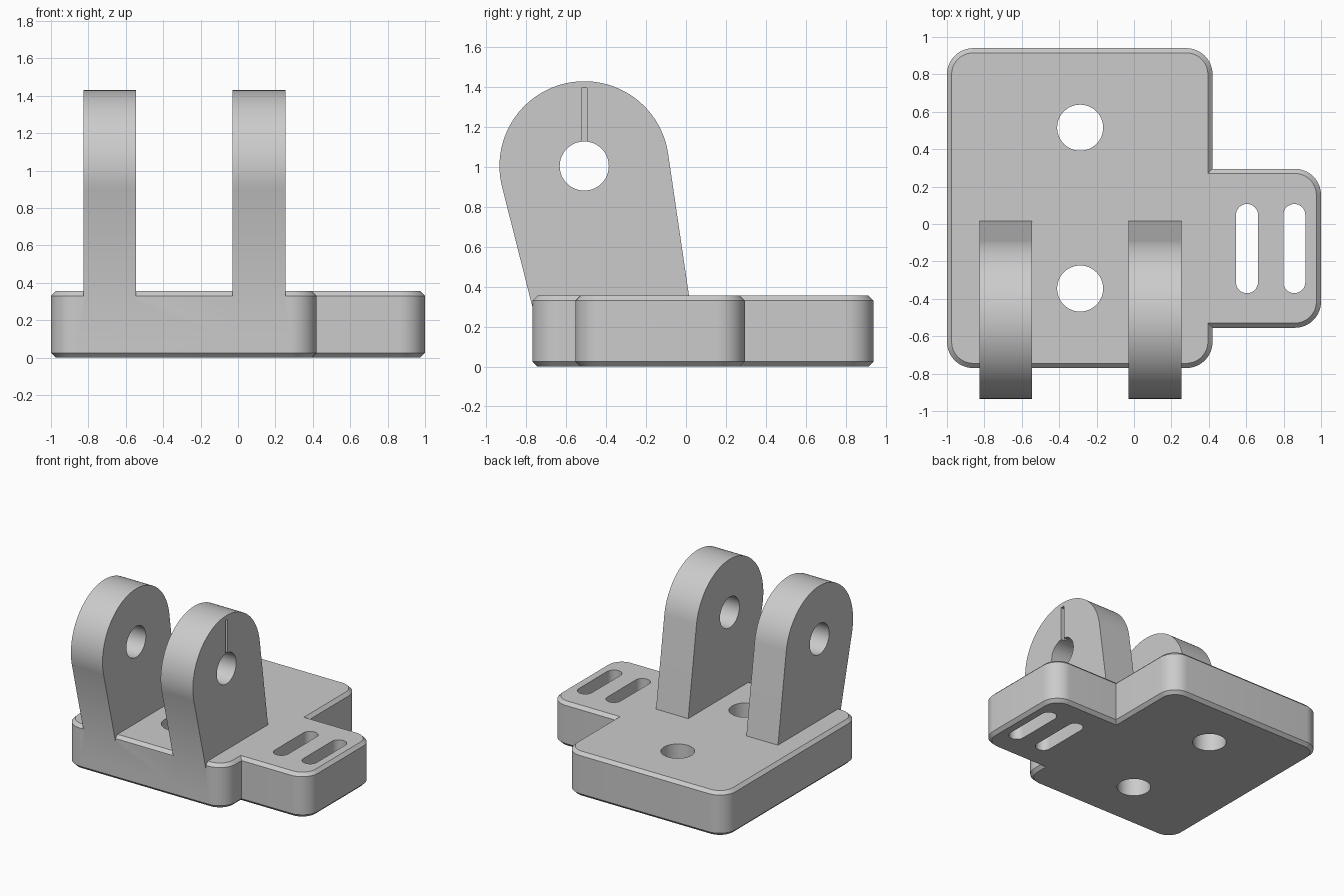
import bpy, bmesh
from math import sin, cos, pi, radians, atan2, acos, hypot

if "Cube" in bpy.data.objects:
    bpy.data.objects.remove(bpy.data.objects["Cube"], do_unlink=True)

grey = bpy.data.materials.new("plain grey")
grey.use_nodes = True
grey.diffuse_color = (0.6, 0.6, 0.6, 1)
grey.node_tree.nodes["Principled BSDF"].inputs["Base Color"].default_value = (0.6, 0.6, 0.6, 1)


def arc(cx, cy, r, start, end, steps):
    angles = [start + (end - start) * i / steps for i in range(steps + 1)]
    return [(cx + r * cos(a), cy + r * sin(a)) for a in angles]


def loft(name, rings):
    """Join equal-length rings of 3D points into a capped solid."""
    bm = bmesh.new()
    loops = [[bm.verts.new(p) for p in ring] for ring in rings]
    n = len(loops[0])
    for low, high in zip(loops, loops[1:]):
        for i in range(n):
            j = (i + 1) % n
            bm.faces.new((low[i], low[j], high[j], high[i]))
    bm.faces.new(loops[0][::-1])
    bm.faces.new(loops[-1])
    bmesh.ops.recalc_face_normals(bm, faces=bm.faces)
    mesh = bpy.data.meshes.new(name)
    bm.to_mesh(mesh)
    bm.free()
    mesh.materials.append(grey)
    ob = bpy.data.objects.new(name, mesh)
    bpy.context.collection.objects.link(ob)
    return ob


def prism_z(name, pts, low, high):
    return loft(name, [[(x, y, z) for x, y in pts] for z in (low, high)])


def prism_x(name, pts, low, high):
    return loft(name, [[(x, y, z) for y, z in pts] for x in (low, high)])


def combine(target, other, operation):
    mod = target.modifiers.new("combine", 'BOOLEAN')
    mod.operation = operation
    mod.solver = 'EXACT'
    mod.object = other
    bpy.context.view_layer.objects.active = target
    bpy.ops.object.modifier_apply(modifier=mod.name)
    bpy.data.objects.remove(other, do_unlink=True)


# Base plate with a side tab, rounded corners and chamfered rims
LEFT, EDGE, TAB = -1.0, 0.42, 1.0
FRONT, BACK, TAB_FRONT, TAB_BACK = -0.77, 0.94, -0.555, 0.295
HEIGHT, CHAMFER, CORNER = 0.355, 0.025, 0.14


def outline(inset):
    r = CORNER - inset

    def corner(x, y, quarter):
        return arc(x, y, r, quarter * pi / 2, (quarter + 1) * pi / 2, 12)

    c = CORNER
    return (corner(LEFT + c, FRONT + c, 2) + corner(EDGE - c, FRONT + c, 3)
            + [(EDGE - inset, TAB_FRONT + inset)]
            + corner(TAB - c, TAB_FRONT + c, 3) + corner(TAB - c, TAB_BACK - c, 0)
            + [(EDGE - inset, TAB_BACK - inset)]
            + corner(EDGE - c, BACK - c, 0) + corner(LEFT + c, BACK - c, 1))


levels = [(CHAMFER, 0), (0, CHAMFER), (0, HEIGHT - CHAMFER), (CHAMFER, HEIGHT)]
bracket = loft("bracket", [[(x, y, z) for x, y in outline(i)] for i, z in levels])

# Two upright lugs: round heads with sides running tangent to the base
PIN_Y, PIN_Z, HEAD, BORE = -0.51, 1.005, 0.425, 0.123


def tangent_angle(y, z, side):
    dy, dz = y - PIN_Y, z - PIN_Z
    return atan2(dz, dy) + side * acos(HEAD / hypot(dy, dz))


front_foot, back_foot = (FRONT, 0.3), (0.015, HEIGHT)
start = tangent_angle(*back_foot, 1)
end = tangent_angle(*front_foot, -1) % (2 * pi)
profile = ([(FRONT, 0.1), (-0.05, 0.1), (0.015, 0.2), back_foot]
           + arc(PIN_Y, PIN_Z, HEAD, start, end, 64) + [front_foot])
for low, high in ((-0.825, -0.545), (-0.03, 0.255)):
    combine(bracket, prism_x("lug", profile, low, high), 'UNION')

# Pin bore through both lugs
circle = arc(PIN_Y, PIN_Z, BORE, 0, 2 * pi, 48)[:-1]
combine(bracket, prism_x("pin_bore", circle, -0.95, 0.4), 'DIFFERENCE')

# Narrow groove above the bore on the outer face of the left lug
groove = [(PIN_Y - 0.015, PIN_Z), (PIN_Y + 0.015, PIN_Z),
          (PIN_Y + 0.015, 1.395), (PIN_Y - 0.015, 1.395)]
combine(bracket, prism_x("groove", groove, 0.225, 0.3), 'DIFFERENCE')

# Two bolt holes in the base
for y in (-0.345, 0.515):
    circle = arc(-0.288, y, BORE, 0, 2 * pi, 48)[:-1]
    combine(bracket, prism_z("bolt_hole", circle, -0.1, 0.5), 'DIFFERENCE')

# Two strap slots in the tab
for x in (0.604, 0.857):
    slot = arc(x, 0.048, 0.059, 0, pi, 16) + arc(x, -0.311, 0.059, pi, 2 * pi, 16)
    combine(bracket, prism_z("strap_slot", slot, -0.1, 0.5), 'DIFFERENCE')

# Smooth curves, crisp edges
bpy.ops.object.select_all(action='DESELECT')
bracket.select_set(True)
bpy.context.view_layer.objects.active = bracket
bpy.ops.object.shade_smooth_by_angle(angle=radians(30))
